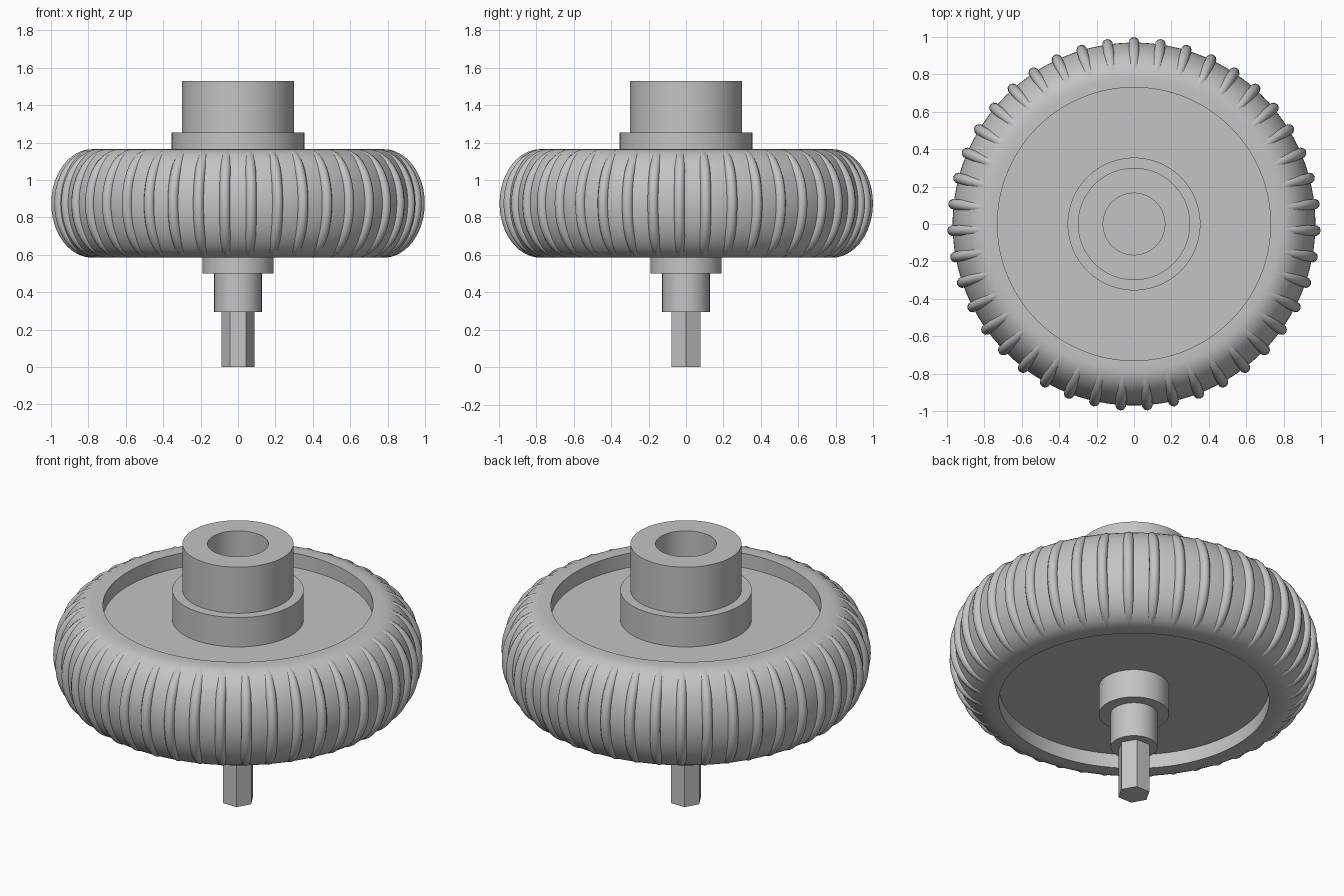
import bpy, bmesh
from math import sin, cos, pi, radians

cube = bpy.data.objects.get("Cube")
if cube:
    bpy.data.objects.remove(cube, do_unlink=True)

grey = bpy.data.materials.new("plain_grey")
grey.use_nodes = True
colour = (0.55, 0.55, 0.55, 1)
grey.diffuse_color = colour
grey.node_tree.nodes["Principled BSDF"].inputs["Base Color"].default_value = colour

MID, HALF = 0.875, 0.29      # wheel centre height and half width
ARC_R, BULGE = 0.78, 0.19    # where the tread curve starts and how far it swells
RIBS = 43


def finish(name, bm, angle=30):
    bmesh.ops.remove_doubles(bm, verts=bm.verts, dist=0.00001)
    bmesh.ops.recalc_face_normals(bm, faces=bm.faces)
    mesh = bpy.data.meshes.new(name)
    bm.to_mesh(mesh)
    bm.free()
    mesh.materials.append(grey)
    obj = bpy.data.objects.new(name, mesh)
    bpy.context.collection.objects.link(obj)
    bpy.ops.object.select_all(action="DESELECT")
    obj.select_set(True)
    bpy.context.view_layer.objects.active = obj
    bpy.ops.object.shade_smooth_by_angle(angle=radians(angle))
    return obj


def lathe(name, profile, sides=96, angle=30):
    """Turn a list of (radius, height) points around the z axis."""
    bm = bmesh.new()
    verts = [bm.verts.new((r, 0, z)) for r, z in profile]
    edges = [bm.edges.new(pair) for pair in zip(verts, verts[1:])]
    bmesh.ops.spin(bm, geom=verts + edges, cent=(0, 0, 0), axis=(0, 0, 1),
                   angle=2 * pi, steps=sides, use_merge=True)
    return finish(name, bm, angle)


def arc(bulge, half, steps):
    """Rounded tread outline from bottom to top."""
    angles = [-pi / 2 + pi * i / steps for i in range(steps + 1)]
    return [(ARC_R + bulge * cos(a), MID + half * sin(a)) for a in angles]


# Wheel body with a shallow recess on each side
lathe("wheel_body", [(0, 0.67), (0.73, 0.67), (0.73, MID - HALF)]
      + arc(BULGE, HALF, 24)
      + [(0.73, MID + HALF), (0.73, 1.08), (0, 1.08)], sides=128)

# Raised tread ribs, swept along the rounded outline
bm = bmesh.new()
TUBE, RING = 0.029, 10
path = arc(BULGE, HALF - TUBE, 24)
for n in range(RIBS):
    turn = pi / 2 + 2 * pi * n / RIBS
    rings = []
    for i, (r, z) in enumerate(path):
        lean = -pi / 2 + pi * i / (len(path) - 1)
        ring = []
        for k in range(RING):
            a = 2 * pi * k / RING
            out, side = TUBE * cos(a), TUBE * sin(a)
            radius, height = r + out * cos(lean), z + out * sin(lean)
            ring.append(bm.verts.new((radius * cos(turn) - side * sin(turn),
                                      radius * sin(turn) + side * cos(turn), height)))
        rings.append(ring)
    for low, high in zip(rings, rings[1:]):
        for k in range(RING):
            j = (k + 1) % RING
            bm.faces.new((low[k], low[j], high[j], high[k]))
    bm.faces.new(rings[0])
    bm.faces.new(rings[-1])
finish("tread_ribs", bm, 50)

# Upper hub with a bored socket, standing on a collar
lathe("upper_collar", [(0.165, 1.08), (0.355, 1.08), (0.355, 1.255), (0.165, 1.255)])
lathe("upper_hub", [(0.3, 1.255), (0.3, 1.53), (0.165, 1.53), (0.165, 1.08)])

# Lower collar, axle and hexagonal drive pin
lathe("lower_collar", [(0, 0.67), (0.19, 0.67), (0.19, 0.5), (0, 0.5)])
lathe("axle", [(0, 0.5), (0.127, 0.5), (0.127, 0.295), (0, 0.295)])
lathe("hex_pin", [(0, 0.295), (0.088, 0.295), (0.088, 0), (0, 0)], sides=6)
